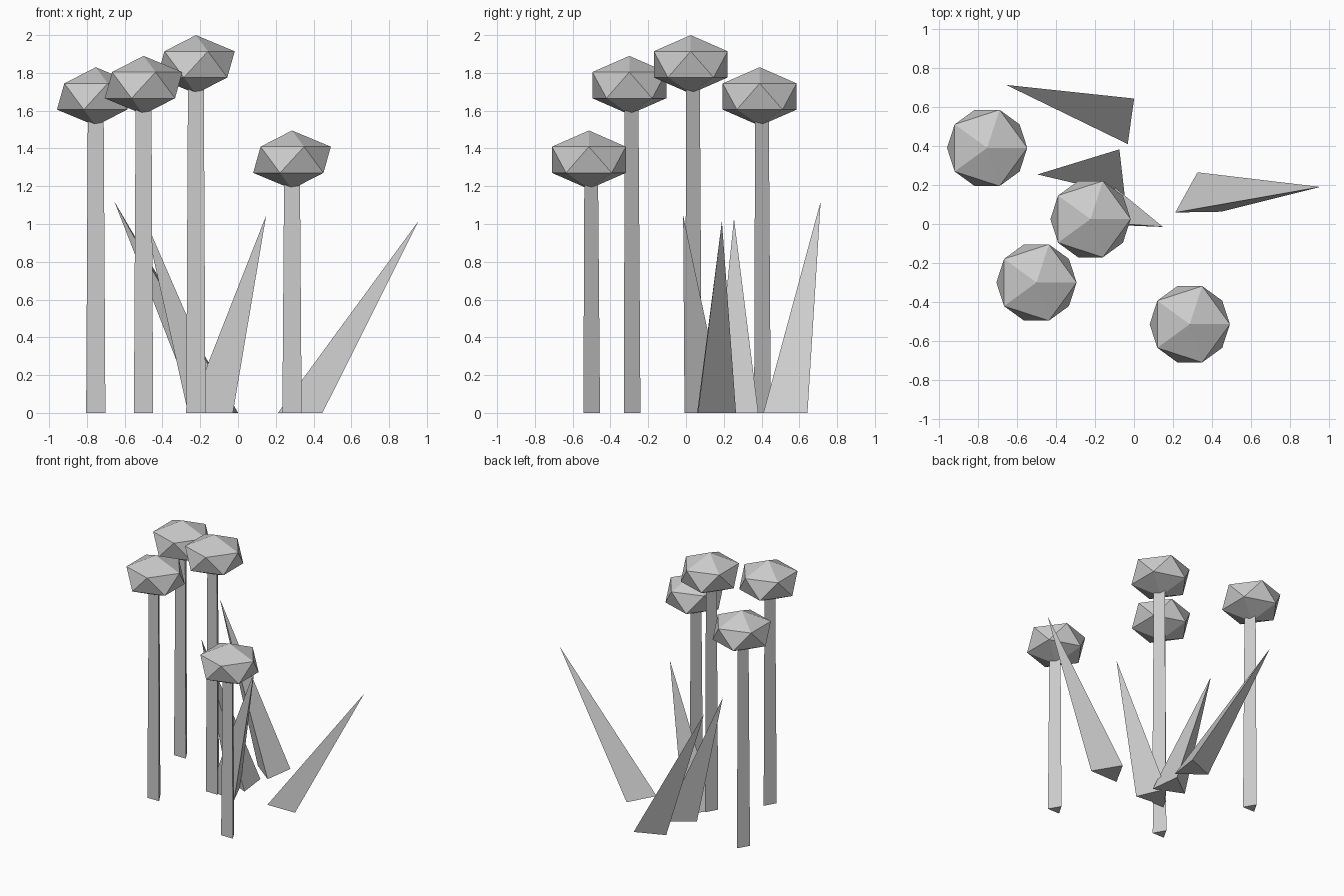
import bpy
import bmesh
import math
from mathutils import Vector

cube = bpy.data.objects.get("Cube")
if cube:
    bpy.data.objects.remove(cube, do_unlink=True)

grey = bpy.data.materials.new("plain grey")
grey.use_nodes = True
grey.diffuse_color = (0.6, 0.6, 0.6, 1)
grey.node_tree.nodes["Principled BSDF"].inputs["Base Color"].default_value = (0.6, 0.6, 0.6, 1)


def finish(name, bm, location):
    bmesh.ops.recalc_face_normals(bm, faces=bm.faces)
    mesh = bpy.data.meshes.new(name)
    bm.to_mesh(mesh)
    bm.free()
    mesh.materials.append(grey)
    obj = bpy.data.objects.new(name, mesh)
    obj.location = location
    bpy.context.collection.objects.link(obj)


def ring(bm, radius, z, turn):
    """Three corners of a level triangle, the first pointing at the angle turn."""
    return [bm.verts.new((radius * math.cos(a), radius * math.sin(a), z))
            for a in (math.radians(turn + 120 * i) for i in range(3))]


def flower_head(name, x, y, top):
    # Squashed icosahedron
    bm = bmesh.new()
    bmesh.ops.create_icosphere(bm, subdivisions=1, radius=1)
    bmesh.ops.scale(bm, vec=(0.23, 0.23, 0.155), verts=bm.verts)
    finish(name, bm, (x, y, top - 0.155))


def stem(name, x, y, height):
    # Slightly tapered three-sided post
    bm = bmesh.new()
    low, high = ring(bm, 0.059, 0, 90), ring(bm, 0.048, height, 90)
    bm.faces.new(low)
    bm.faces.new(high)
    for i in range(3):
        j = (i + 1) % 3
        bm.faces.new((low[i], low[j], high[j], high[i]))
    finish(name, bm, (x, y, 0))


def leaf(name, x, y, turn, tip):
    # Leaning three-sided spike
    bm = bmesh.new()
    base = ring(bm, 0.136, 0, turn)
    point = bm.verts.new(Vector(tip) - Vector((x, y, 0)))
    bm.faces.new(base)
    for i in range(3):
        bm.faces.new((base[i], base[(i + 1) % 3], point))
    finish(name, bm, (x, y, 0))


# Flowers: position and top height
flowers = [("left_back", -0.753, 0.39, 1.83), ("left_front", -0.5, -0.30, 1.89),
           ("middle", -0.223, 0.025, 2.0), ("right_front", 0.286, -0.514, 1.495)]
for place, x, y, top in flowers:
    flower_head("flower_head_" + place, x, y, top)
    stem("stem_" + place, x, y, top - 0.2)

# Leaves: base centre, turn and tip
leaf("leaf_back", -0.083, 0.536, 172, (-0.655, 0.713, 1.12))
leaf("leaf_middle", -0.129, 0.258, 186.6, (-0.495, 0.254, 1.03))
leaf("leaf_front", -0.137, 0.072, 84, (0.149, -0.015, 1.045))
leaf("leaf_side", 0.328, 0.129, 91, (0.955, 0.19, 1.015))
